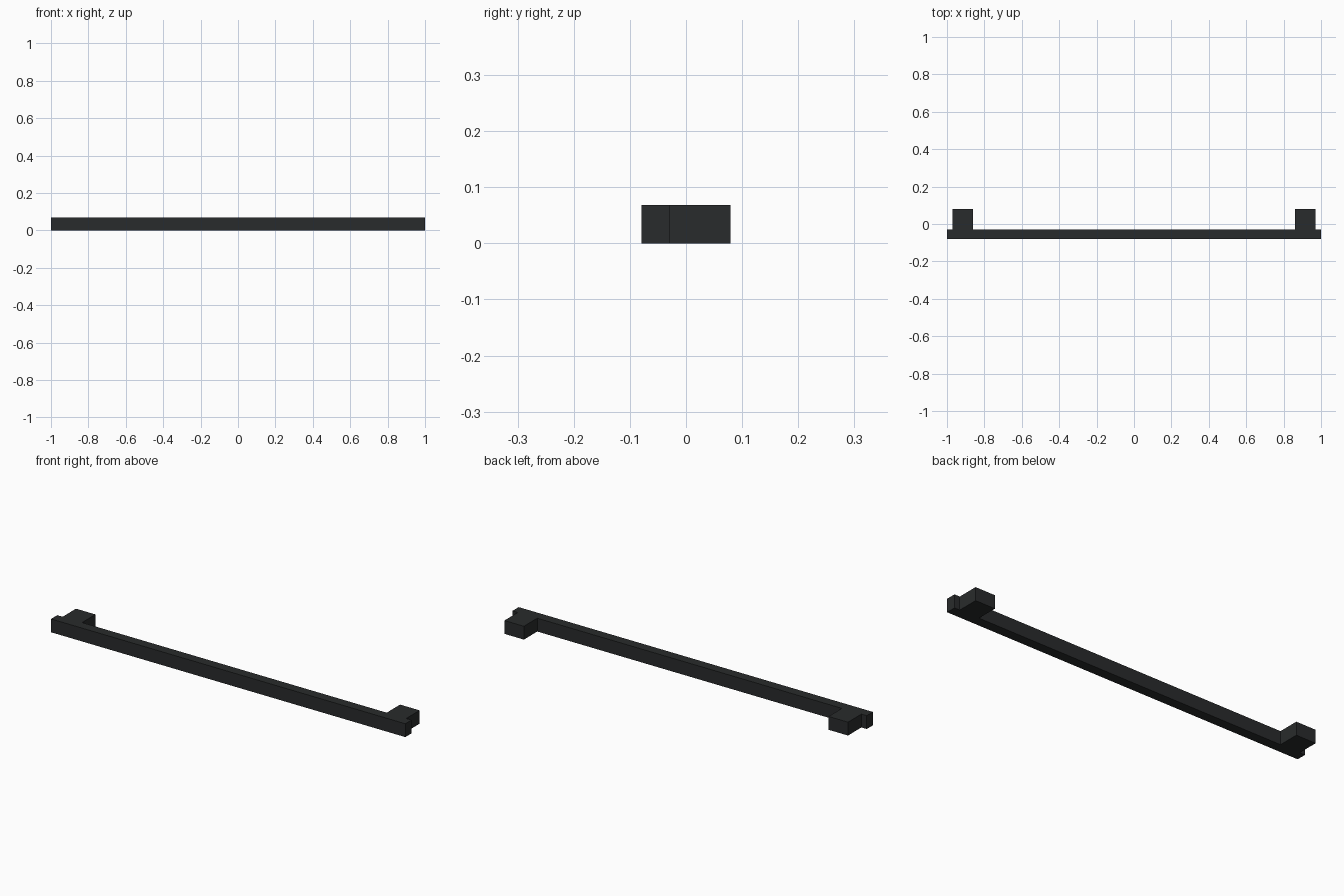
import bpy

if "Cube" in bpy.data.objects:
    bpy.data.objects.remove(bpy.data.objects["Cube"])

mat = bpy.data.materials.new("dark_metal")
mat.diffuse_color = (0.022, 0.024, 0.025, 1)
mat.use_nodes = True
mat.node_tree.nodes["Principled BSDF"].inputs["Base Color"].default_value = mat.diffuse_color

HEIGHT = 0.068


def box(name, x0, x1, y0, y1):
    bpy.ops.mesh.primitive_cube_add(
        size=1, location=((x0 + x1) / 2, (y0 + y1) / 2, HEIGHT / 2))
    ob = bpy.context.object
    ob.name = name
    ob.scale = (x1 - x0, y1 - y0, HEIGHT)
    bpy.ops.object.transform_apply(location=False, rotation=False, scale=True)
    ob.data.materials.append(mat)
    return ob


# Long grip bar along the front
box("grip_bar", -1, 1, -0.079, -0.029)

# Square mounting posts behind each end
box("left_post", -0.97, -0.86, -0.029, 0.079)
box("right_post", 0.86, 0.97, -0.029, 0.079)
